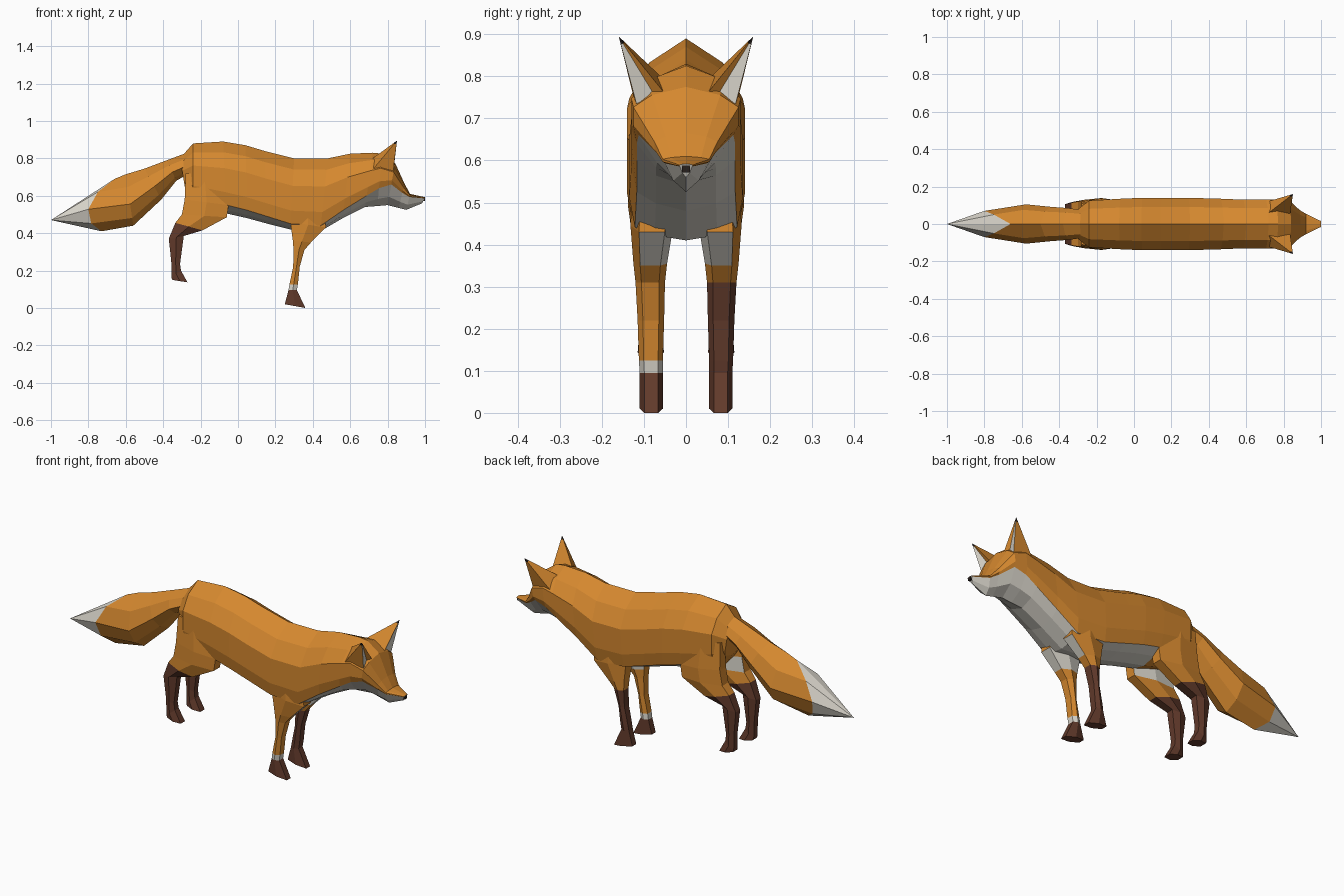
import bpy, bmesh
from mathutils import Vector

cube = bpy.data.objects.get("Cube")
if cube:
    bpy.data.objects.remove(cube, do_unlink=True)


def make_material(name, rgb):
    mat = bpy.data.materials.new(name)
    mat.use_nodes = True
    colour = (*rgb, 1)
    mat.diffuse_color = colour
    bsdf = mat.node_tree.nodes["Principled BSDF"]
    bsdf.inputs["Base Color"].default_value = colour
    bsdf.inputs["Roughness"].default_value = 0.9
    return mat


MATERIALS = [
    make_material("orange fur", (0.66, 0.245, 0.028)),
    make_material("white fur", (0.70, 0.67, 0.60)),
    make_material("brown socks", (0.12, 0.042, 0.024)),
    make_material("black", (0.02, 0.014, 0.012)),
]
ORANGE, WHITE, BROWN, BLACK = range(4)


def loft(name, rings, colour):
    """Skin closed rings; colour(ring, column) picks the material."""
    bm = bmesh.new()
    loops = [[bm.verts.new(p) for p in ring] for ring in rings]
    count = len(rings[0])
    for i in range(len(loops) - 1):
        for j in range(count):
            k = (j + 1) % count
            face = bm.faces.new((loops[i][j], loops[i][k],
                                 loops[i + 1][k], loops[i + 1][j]))
            face.material_index = colour(i, j)
    for i, loop in ((0, loops[0]), (len(loops) - 2, loops[-1])):
        bm.faces.new(loop).material_index = colour(i, count // 2)
    bmesh.ops.remove_doubles(bm, verts=bm.verts[:], dist=0.0005)
    bmesh.ops.recalc_face_normals(bm, faces=bm.faces[:])
    mesh = bpy.data.meshes.new(name)
    bm.to_mesh(mesh)
    bm.free()
    for mat in MATERIALS:
        mesh.materials.append(mat)
    obj = bpy.data.objects.new(name, mesh)
    bpy.context.collection.objects.link(obj)
    return obj


def mirrored_ring(top, bottom, width, profile, shift=0):
    """Ring from the top ridge to the underside, mirrored across y."""
    half = []
    for t, f in profile:
        x, z = Vector(top).lerp(Vector(bottom), t)
        half.append(Vector((x + shift * f, width * f, z)))
    return half + [Vector((p.x, -p.y, p.z)) for p in half[-2:0:-1]]


def half_column(j, points):
    return min(j, 2 * (points - 1) - 1 - j)


# Body, neck and head: ridge point, underside point, half width, white line
BODY = [
    ((-.31, .80), (-.28, .62), .08, .88),
    ((-.24, .88), (-.24, .56), .125, .88),
    ((-.08, .89), (-.06, .505), .135, .88),
    ((.04, .87), (.05, .48), .14, .89),
    ((.14, .84), (.16, .45), .14, .90),
    ((.30, .80), (.28, .42), .14, .92),
    ((.48, .80), (.44, .41), .135, .92),
    ((.60, .825), (.56, .48), .13, .87),
]
HEAD = [
    ((.72, .83), (.68, .54), .13, .79),
    ((.77, .825), (.745, .545), .13, .66),
    ((.84, .775), (.80, .55), .125, .51),
    ((.89, .665), (.86, .535), .075, .38),
    ((.92, .61), (.90, .525), .055, .2),
    ((1, .592), (.985, .56), .016, .2),
]


def body_ring(top, bottom, width, line):
    profile = [(0, 0), (line * .17, .65), (line * .42, 1), (line * .8, 1),
               (line, .9), (line + .6 * (1 - line), .55), (1, 0)]
    return mirrored_ring(top, bottom, width, profile)


loft("body_and_head", [body_ring(*r) for r in BODY + HEAD],
     lambda i, j: WHITE if i >= 2 and half_column(j, 7) >= 4 else ORANGE)

# Nose
bpy.ops.mesh.primitive_cube_add(size=1, location=(.993, 0, .58))
nose = bpy.context.object
nose.name = "nose"
nose.scale = (.014, .018, .016)
nose.data.materials.append(MATERIALS[BLACK])

# Bushy tail: ridge, underside, half width, lengthwise shift of the sides
TAIL = [
    ((-.22, .85), (-.26, .72), .07, 0),
    ((-.38, .79), (-.33, .68), .085, 0),
    ((-.50, .745), (-.41, .58), .092, 0),
    ((-.60, .715), (-.56, .44), .105, 0),
    ((-.66, .69), (-.73, .41), .07, -.1),
    ((-1, .47), (-1, .47), 0, 0),
]
TAIL_PROFILE = [(0, 0), (.25, .72), (.58, 1), (.85, .65), (1, 0)]
loft("tail", [mirrored_ring(a, b, w, TAIL_PROFILE, s) for a, b, w, s in TAIL],
     lambda i, j: WHITE if i == 4 else ORANGE)

# Legs: back point, front point, inner and outer distance from the middle
FRONT_LEG = [
    ((.27, .62), (.46, .60), .03, .125),
    ((.28, .46), (.47, .43), .03, .132),
    ((.293, .36), (.39, .35), .045, .125),
    ((.297, .31), (.355, .31), .05, .12),
    ((.295, .22), (.33, .22), .052, .115),
    ((.275, .125), (.32, .125), .055, .112),
    ((.27, .095), (.315, .095), .055, .11),
    ((.25, .02), (.36, 0), .055, .11),
]
HIND_LEG = [
    ((-.28, .72), (-.08, .72), .05, .125),
    ((-.285, .58), (-.05, .55), .05, .138),
    ((-.30, .50), (-.06, .485), .05, .138),
    ((-.335, .455), (-.19, .415), .052, .13),
    ((-.37, .37), (-.29, .385), .055, .118),
    ((-.357, .25), (-.31, .235), .06, .112),
    ((-.355, .16), (-.305, .20), .058, .112),
    ((-.35, .15), (-.27, .137), .052, .115),
]


def leg_ring(back, front, inner, outer, side):
    mid, half = (inner + outer) / 2, (outer - inner) / 2
    outline = [(0, .6), (.5, 1), (1, .6), (1, -.6), (.5, -1), (0, -.6)]
    ring = []
    for t, f in outline:
        x, z = Vector(back).lerp(Vector(front), t)
        ring.append(Vector((x, side * (mid + half * f), z)))
    return ring


def front_colour(side):
    def pick(i, j):
        if i == 1 and j in (2, 3, 4):
            return WHITE
        if side > 0:
            return BROWN if i >= 3 else ORANGE
        return BROWN if i >= 6 else WHITE if i == 5 else ORANGE
    return pick


def hind_colour(side):
    def pick(i, j):
        if side < 0 and i == 1 and j in (3, 4):
            return WHITE
        return BROWN if i >= 3 else ORANGE
    return pick


# Ears: inner front, inner fold, outer front, outer back, inner back
EAR_BASE = [(.835, .055, .765), (.82, .075, .755), (.83, .118, .735),
            (.72, .122, .74), (.72, .06, .80)]
EAR_TIP = (.85, .16, .895)


def ear_rings(side):
    flip = Vector((1, side, 1))
    tip = Vector(EAR_TIP) * flip
    base = [Vector(p) * flip for p in EAR_BASE]
    return [[p.lerp(tip, t) for p in base] for t in (0, .88, 1)]


def ear_colour(i, j):
    if i == 1:
        return BLACK
    return WHITE if j == 1 else ORANGE


for side, label in ((1, "left"), (-1, "right")):
    loft("front_leg_" + label, [leg_ring(*r, side) for r in FRONT_LEG],
         front_colour(side))
    loft("hind_leg_" + label, [leg_ring(*r, side) for r in HIND_LEG],
         hind_colour(side))
    loft("ear_" + label, ear_rings(side), ear_colour)
